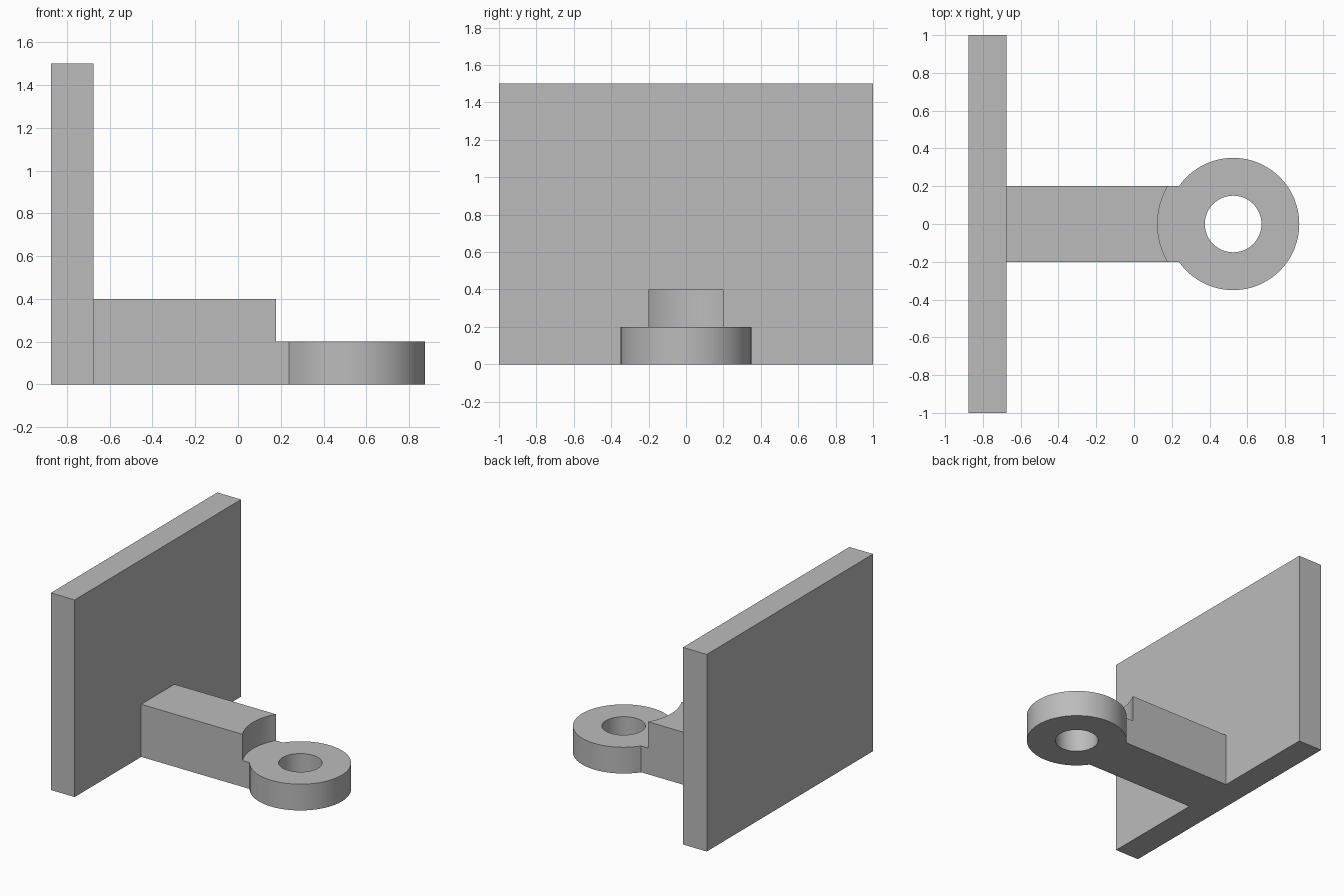
import bpy
import bmesh
from math import asin, cos, sin, pi

cube = bpy.data.objects.get("Cube")
if cube:
    bpy.data.objects.remove(cube, do_unlink=True)

grey = bpy.data.materials.new("plain grey")
grey.use_nodes = True
colour = (0.5, 0.5, 0.5, 1)
grey.diffuse_color = colour
grey.node_tree.nodes["Principled BSDF"].inputs["Base Color"].default_value = colour

# Main dimensions
BACK, FACE = -0.875, -0.675
EYE_X, EYE_R, BORE_R, CLEAR_R = 0.525, 0.35, 0.15, 0.4
ARM, STEP, ARM_TOP = 0.2, 0.2, 0.4


def arc(radius, start, end, steps):
    """Points on an arc around the eye centre."""
    angles = [start + (end - start) * i / steps for i in range(steps + 1)]
    return [(EYE_X + radius * cos(a), radius * sin(a)) for a in angles]


def prism(name, loops, low, high):
    """Extrude an outline, with optional holes, from low to high."""
    bm = bmesh.new()
    edges = []
    for loop in loops:
        verts = [bm.verts.new((x, y, low)) for x, y in loop]
        edges += [bm.edges.new((v, verts[i - 1])) for i, v in enumerate(verts)]
    bmesh.ops.triangle_fill(bm, edges=edges, use_beauty=True)
    result = bmesh.ops.extrude_face_region(bm, geom=bm.faces[:], use_keep_orig=True)
    top = [g for g in result["geom"] if isinstance(g, bmesh.types.BMVert)]
    bmesh.ops.translate(bm, verts=top, vec=(0, 0, high - low))
    bmesh.ops.recalc_face_normals(bm, faces=bm.faces[:])
    # Merge flat triangles into clean faces
    bmesh.ops.dissolve_limit(bm, angle_limit=0.001, verts=bm.verts[:], edges=bm.edges[:])
    mesh = bpy.data.meshes.new(name)
    bm.to_mesh(mesh)
    bm.free()
    mesh.materials.append(grey)
    obj = bpy.data.objects.new(name, mesh)
    bpy.context.collection.objects.link(obj)
    bpy.ops.object.select_all(action="DESELECT")
    obj.select_set(True)
    bpy.context.view_layer.objects.active = obj
    bpy.ops.object.shade_smooth_by_angle(angle=pi / 6)


# Upright plate
prism("back_plate", [[(BACK, -1), (FACE, -1), (FACE, 1), (BACK, 1)]], 0, 1.5)

# Lower arm running into the round eye with its bore
neck = pi - asin(ARM / EYE_R)
eye = arc(EYE_R, -neck, neck, 64)
bore = arc(BORE_R, 0, 2 * pi, 48)[:-1]
prism("arm_and_eye", [[(FACE, ARM), (FACE, -ARM)] + eye, bore], 0, STEP)

# Upper arm, hollowed at the end to clear the eye
reach = asin(ARM / CLEAR_R)
hollow = arc(CLEAR_R, pi + reach, pi - reach, 16)
prism("upper_arm", [[(FACE, ARM), (FACE, -ARM)] + hollow], STEP, ARM_TOP)
